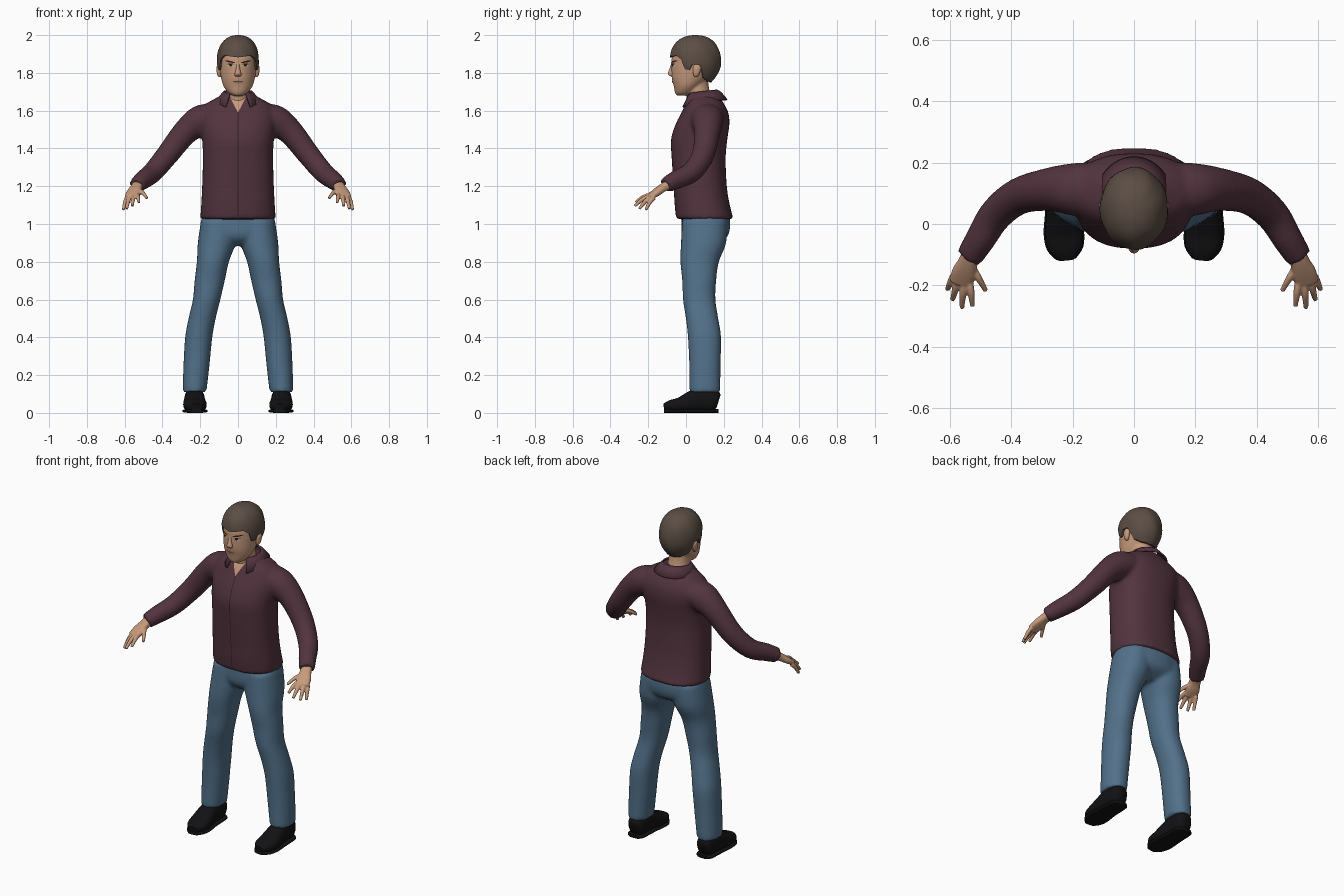
import bpy, bmesh, math
from mathutils import Vector
from mathutils.bvhtree import BVHTree

cube = bpy.data.objects.get("Cube")
if cube:
    bpy.data.objects.remove(cube, do_unlink=True)


def material(name, r, g, b):
    m = bpy.data.materials.new(name)
    m.use_nodes = True
    m.diffuse_color = (r, g, b, 1)
    node = next(n for n in m.node_tree.nodes if n.type == 'BSDF_PRINCIPLED')
    node.inputs["Base Color"].default_value = (r, g, b, 1)
    node.inputs["Roughness"].default_value = 0.8
    return m


SHIRT = material("burgundy cloth", .085, .034, .048)
SEAM = material("dark seam", .025, .012, .016)
DENIM = material("blue denim", .085, .165, .255)
SKIN = material("skin", .56, .32, .2)
LIP = material("lips", .4, .19, .13)
HAIR = material("brown hair", .105, .075, .058)
BLACK = material("black leather", .006, .006, .007)
BROW = material("dark brown", .02, .013, .01)
WHITE = material("eye white", .6, .55, .5)


def spline(rows, steps=4):
    """Smooth curve through tuples of numbers."""
    out = []
    for i in range(len(rows) - 1):
        a, b, c, d = (rows[max(i - 1, 0)], rows[i], rows[i + 1],
                      rows[min(i + 2, len(rows) - 1)])
        for k in range(steps):
            t = k / steps
            out.append([q + t / 2 * (r - p + t * (2 * p - 5 * q + 4 * r - s
                        + t * (3 * (q - r) + s - p))) for p, q, r, s in zip(a, b, c, d)])
    return out + [list(rows[-1])]


def skin_rings(bm, grid, caps=True):
    """Bridge rings of points with quads."""
    rings = [[bm.verts.new(p) for p in ring] for ring in grid]
    n = len(rings[0])
    for a, b in zip(rings, rings[1:]):
        for j in range(n):
            bm.faces.new((a[j], a[(j + 1) % n], b[(j + 1) % n], b[j]))
    if caps:
        bm.faces.new(rings[0])
        bm.faces.new(rings[-1])


def loft(bm, rows, level=True, power=1.0, sides=28, floor=-1):
    """Rows are x, y, z, half width, half depth; rings lie level or across the path."""
    pts, grid = spline(rows), []
    for i, p in enumerate(pts):
        u, v = Vector((1, 0, 0)), Vector((0, 1, 0))
        if not level:
            t = Vector(pts[min(i + 1, len(pts) - 1)][:3]) - Vector(pts[max(i - 1, 0)][:3])
            u = t.cross(Vector((0, 0, 1))).normalized()
            v = u.cross(t).normalized()
        ring = []
        for j in range(sides):
            a = math.tau * j / sides
            c, s = (math.copysign(abs(f) ** power, f) for f in (math.cos(a), math.sin(a)))
            q = Vector(p[:3]) + u * c * p[3] + v * s * p[4]
            q.z = max(q.z, floor)
            ring.append(q)
        grid.append(ring)
    skin_rings(bm, grid)


def finish(name, bm, mat, voxel=0, smooth=0):
    bmesh.ops.remove_doubles(bm, verts=bm.verts, dist=1e-5)
    bmesh.ops.recalc_face_normals(bm, faces=bm.faces)
    me = bpy.data.meshes.new(name)
    bm.to_mesh(me)
    bm.free()
    me.materials.append(mat)
    me.polygons.foreach_set("use_smooth", [True] * len(me.polygons))
    me.set_sharp_from_angle(angle=math.radians(50))
    ob = bpy.data.objects.new(name, me)
    bpy.context.collection.objects.link(ob)
    if voxel:
        r = ob.modifiers.new("blend", 'REMESH')
        r.mode, r.voxel_size, r.use_smooth_shade = 'VOXEL', voxel, True
        s = ob.modifiers.new("soften", 'SMOOTH')
        s.factor, s.iterations = .5, smooth
    return ob


def flip(rows, side):
    return [(r[0] * side, *r[1:]) for r in rows]


# Shirt: torso and sleeves blended together
torso = [(0, .1, 1.025, .2, .152), (0, .086, 1.1, .195, .146), (0, .075, 1.2, .19, .141),
         (0, .067, 1.35, .186, .143), (0, .07, 1.45, .19, .149), (0, .088, 1.53, .2, .142),
         (0, .1, 1.59, .198, .124), (0, .1, 1.635, .17, .102), (0, .1, 1.665, .12, .082),
         (0, .095, 1.69, .075, .07)]
sleeve = [(.12, .11, 1.57, .09, .07), (.2, .113, 1.545, .085, .083), (.28, .112, 1.485, .07, .068),
          (.375, .09, 1.365, .06, .06), (.45, .03, 1.275, .055, .055),
          (.5, -.05, 1.235, .049, .05), (.537, -.108, 1.205, .044, .041)]
bm = bmesh.new()
loft(bm, torso, power=.85, sides=40)
for side in (1, -1):
    loft(bm, flip(sleeve, side), level=False)
shirt = finish("shirt", bm, SHIRT, .011, 5)

# Collar: flared strip around the neck, open at the front
bm = bmesh.new()
strip = []
for i in range(33):
    a = math.radians(-147 + 294 * i / 32)
    f = (1 - math.cos(a)) / 2
    s, c = math.sin(a), math.cos(a)
    strip.append([bm.verts.new(p) for p in (
        (.076 * s, .085 + .08 * c, 1.712 - .018 * f),
        (.092 * s, .088 + .098 * c, 1.70 - .03 * f),
        (.122 * s, .09 + .13 * c, 1.66 - .05 * f ** 3))])
for a, b in zip(strip, strip[1:]):
    for k in (0, 1):
        bm.faces.new((a[k], b[k], b[k + 1], a[k + 1]))
collar = finish("collar", bm, SHIRT)
collar.modifiers.new("thickness", 'SOLIDIFY').thickness = .008

# Jeans: pelvis and two legs blended together
pelvis = [(0, .09, .885, .07, .06), (0, .098, .92, .16, .11), (0, .103, .96, .195, .127),
          (0, .105, 1.02, .194, .128), (0, .1, 1.08, .18, .12)]
leg = [(.1, .1, 1.02, .096, .12), (.113, .093, .9, .1, .12), (.133, .072, .8, .085, .102),
       (.15, .07, .7, .08, .09), (.166, .07, .6, .073, .086), (.19, .085, .5, .072, .086),
       (.208, .098, .4, .072, .088), (.22, .1, .25, .069, .083), (.23, .1, .11, .063, .082)]
bm = bmesh.new()
loft(bm, pelvis, sides=40, power=.9)
for side in (1, -1):
    loft(bm, flip(leg, side), power=.92)
finish("jeans", bm, DENIM, .011, 5)

# Shoes and hands
shoe = [(.23, .172, .06, .03, .035), (.23, .15, .065, .048, .06), (.23, .08, .07, .053, .064),
        (.23, .03, .06, .056, .056), (.228, -.03, .043, .062, .04),
        (.224, -.08, .037, .055, .031), (.221, -.115, .03, .028, .02)]
palm = [(.525, -.085, 1.212, .03, .026), (.54, -.125, 1.19, .032, .022),
        (.553, -.16, 1.165, .04, .02), (.565, -.195, 1.142, .037, .014)]
fingers = [((.535, -.18, 1.155), (.525, -.267, 1.115)), ((.553, -.185, 1.15), (.56, -.272, 1.095)),
           ((.573, -.18, 1.145), (.59, -.247, 1.08)), ((.587, -.168, 1.14), (.607, -.213, 1.075)),
           ((.532, -.13, 1.18), (.482, -.217, 1.137))]
for side, label in ((1, "left"), (-1, "right")):
    bm = bmesh.new()
    loft(bm, flip(shoe, side), level=False, power=.85, floor=.012)
    finish(label + "_shoe", bm, BLACK)
    bm = bmesh.new()
    loft(bm, [(r[0] * side, r[1], .01, r[3] + .004, .01) for r in shoe], level=False, power=.6)
    finish(label + "_sole", bm, BLACK)
    bm = bmesh.new()
    loft(bm, flip(palm, side), level=False, power=.8)
    for root, tip in fingers:
        mid = [(a + b) / 2 for a, b in zip(root, tip)]
        mid[2] += .009
        rows = [(*root, .012, .012), (*mid, .0115, .0115), (*tip, .008, .008)]
        loft(bm, flip(rows, side), level=False, sides=12)
    finish(label + "_hand", bm, SKIN, .004, 3)

# Head, neck, nose and ears
bm = bmesh.new()
loft(bm, [(0, -.022, 1.68, .026, .026), (0, -.006, 1.695, .052, .052), (0, .008, 1.73, .077, .073),
          (0, .025, 1.77, .089, .1), (0, .04, 1.81, .096, .117), (0, .047, 1.85, .099, .124),
          (0, .05, 1.89, .098, .123), (0, .05, 1.94, .078, .098), (0, .05, 1.97, .04, .055)], sides=48)
loft(bm, [(0, .075, 1.6, .075, .065), (0, .07, 1.67, .064, .064), (0, .06, 1.72, .06, .062),
          (0, .055, 1.78, .06, .06)])
head = finish("head", bm, SKIN, .006, 3)
bm = bmesh.new()
loft(bm, [(0, -.07, 1.85, .008, .008), (0, -.074, 1.82, .011, .014), (0, -.078, 1.797, .017, .018),
          (0, -.076, 1.786, .018, .013), (0, -.073, 1.78, .01, .006)], sides=16)
finish("nose", bm, SKIN)
for side, label in ((1, "left"), (-1, "right")):
    bm = bmesh.new()
    loft(bm, [(.094 * side, .052, 1.777, .006, .006), (.098 * side, .054, 1.79, .012, .015),
              (.1 * side, .058, 1.82, .014, .022), (.1 * side, .058, 1.837, .011, .018),
              (.098 * side, .056, 1.845, .005, .008)], sides=16)
    finish(label + "_ear", bm, SKIN)

# Hair: dome with a hairline that follows fringe, sideburns, ears and nape
HAIRLINE = [(0, 1.882), (40, 1.892), (56, 1.872), (64, 1.818), (76, 1.815), (82, 1.845),
            (100, 1.845), (112, 1.775), (140, 1.755), (180, 1.75)]


def hairline(deg):
    for (a, z0), (b, z1) in zip(HAIRLINE, HAIRLINE[1:]):
        if deg <= b:
            return z0 + (z1 - z0) * (deg - a) / (b - a)
    return HAIRLINE[-1][1]


def dome(z):
    if z > 1.86:
        return max(0, 1 - min(1, (z - 1.86) / .14) ** 2.3) ** (1 / 2.3)
    return 1 - ((1.86 - z) / .18) ** 2


bm = bmesh.new()
grid = []
for k in range(-1, 19):
    ring = []
    for j in range(96):
        a = math.tau * j / 96
        low = hairline(min(math.degrees(a), 360 - math.degrees(a)))
        z = low + (2 - low) * math.sin(max(k, 0) / 18 * math.pi / 2)
        s = dome(z) * (.88 if k < 0 else 1 + .012 * math.sin(7 * a + 30 * z))
        ring.append((.111 * s * math.sin(a), .05 - .135 * s * math.cos(a), z))
    grid.append(ring)
skin_rings(bm, grid, caps=False)
finish("hair", bm, HAIR)

# Thin plates laid on the face and shirt
bpy.context.view_layer.update()
deps = bpy.context.evaluated_depsgraph_get()
TREES = {ob.name: BVHTree.FromObject(ob, deps) for ob in (head, shirt)}


def patch(name, target, mat, columns, rows=4, lift=.003):
    """Columns are x, low z, high z, projected onto the front of the target."""
    bm = bmesh.new()
    net = []
    for x, lo, hi in columns:
        line = []
        for k in range(rows + 1):
            z = lo + (hi - lo) * k / rows
            hit = TREES[target.name].ray_cast(Vector((x, -1, z)), Vector((0, 1, 0)))[0]
            line.append(bm.verts.new((x, (hit.y if hit else .01) - lift, z)))
        net.append(line)
    for a, b in zip(net, net[1:]):
        for k in range(rows):
            bm.faces.new((a[k], b[k], b[k + 1], a[k + 1]))
    finish(name, bm, mat)


def lens(x, z, w, h, tilt=0):
    """Almond outline as patch columns."""
    steps = [i / 5 for i in range(-5, 6)]
    return [(x + w * t, z + tilt * t - h * (1 - t * t) - .0004,
             z + tilt * t + h * (1 - t * t) + .0004) for t in steps]


for side, label in ((1, "left"), (-1, "right")):
    patch(label + "_eye", head, WHITE, lens(.04 * side, 1.84, .018, .007))
    patch(label + "_iris", head, BROW, lens(.039 * side, 1.841, .009, .007), lift=.004)
    patch(label + "_lash", head, BROW, lens(.04 * side, 1.847, .02, .002), lift=.005)
    patch(label + "_brow", head, BROW, lens(.042 * side, 1.859, .027, .004, .005 * side))
patch("mouth", head, LIP, lens(0, 1.752, .03, .007))
patch("mouth_line", head, BROW, lens(0, 1.753, .027, .0006), lift=.004)
patch("open_neck", shirt, SKIN,
      [(x / 100, 1.59 + abs(x) / 100 * 1.9, 1.67) for x in range(-4, 5)], rows=8)
patch("placket_seam", shirt, SEAM, [(-.002, 1.04, 1.59), (.002, 1.04, 1.59)], rows=50, lift=.002)
